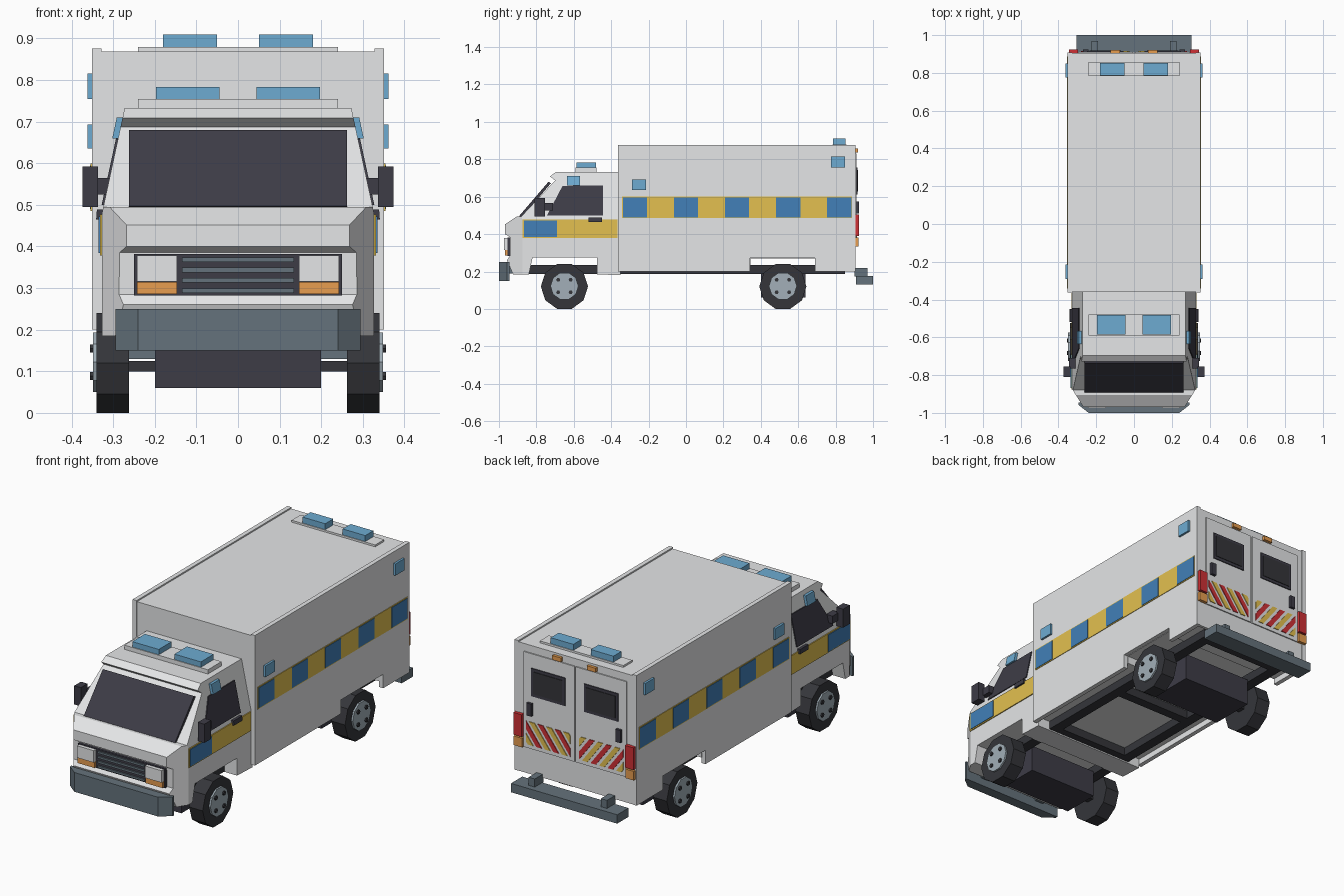
import bpy, bmesh, math
from mathutils import Vector

if "Cube" in bpy.data.objects:
    bpy.data.objects.remove(bpy.data.objects["Cube"])

def mat(name, *rgb):
    m = bpy.data.materials.new(name)
    m.diffuse_color = (*rgb, 1)
    m.use_nodes = True
    m.node_tree.nodes["Principled BSDF"].inputs["Base Color"].default_value = m.diffuse_color
    return m

WHITE = mat("white_paint", .79, .80, .81)
YELLOW = mat("yellow_panel", .77, .53, .08)
LIGHT_BLUE = mat("beacon_blue", .155, .41, .64)
BLUE = mat("panel_blue", .054, .215, .48)
RED = mat("red", .62, .03, .036)
ORANGE = mat("amber", .80, .34, .08)
GLASS = mat("dark_glass", .047, .045, .062)
BLACK = mat("black_rubber", .035, .036, .042)
SLATE = mat("slate_bumper", .13, .17, .20)
HUB = mat("hub_grey", .36, .43, .48)

def finish(bm, name, m):
    bmesh.ops.recalc_face_normals(bm, faces=bm.faces)
    me = bpy.data.meshes.new(name)
    bm.to_mesh(me)
    bm.free()
    me.materials.append(m)
    ob = bpy.data.objects.new(name, me)
    bpy.context.collection.objects.link(ob)
    return ob

def side(z):
    """Half width of the cab at height z."""
    return .327 - max(0, z - .48) * .2157

def prism(name, pts, axis, a, b, m, flip=1, lean=False, cuts=()):
    """Extrude a polygon along an axis; optionally lean it on the cab side and cut by planes."""
    place = {"x": lambda p, t: (t, p[0], p[1]),
             "y": lambda p, t: (p[0], t, p[1]),
             "z": lambda p, t: (p[0], p[1], t)}[axis]
    bm = bmesh.new()
    lo = [bm.verts.new(place(p, a)) for p in pts]
    hi = [bm.verts.new(place(p, b)) for p in pts]
    bm.faces.new(lo)
    bm.faces.new(hi)
    n = len(pts)
    for i in range(n):
        j = (i + 1) % n
        bm.faces.new((lo[i], lo[j], hi[j], hi[i]))
    bmesh.ops.recalc_face_normals(bm, faces=bm.faces)
    for co, no in cuts:
        r = bmesh.ops.bisect_plane(bm, geom=bm.verts[:] + bm.edges[:] + bm.faces[:], dist=1e-5,
                                   plane_co=co, plane_no=no, clear_outer=True)
        edges = [e for e in r["geom_cut"] if isinstance(e, bmesh.types.BMEdge)]
        if edges:
            bmesh.ops.edgeloop_fill(bm, edges=edges)
    for v in bm.verts:
        if lean:
            v.co.x += side(v.co.z)
        v.co.x *= flip
    return finish(bm, name, m)

def box(name, x, y, z, m, flip=1, lean=False):
    pts = [(y[0], z[0]), (y[1], z[0]), (y[1], z[1]), (y[0], z[1])]
    return prism(name, pts, "x", x[0], x[1], m, flip, lean)

def disc(name, y, z, r, n, x0, x1, m, flip, turn=0):
    pts = [(y + r * math.cos(turn + 2 * math.pi * i / n),
            z + r * math.sin(turn + 2 * math.pi * i / n)) for i in range(n)]
    return prism(name, pts, "x", x0, x1, m, flip)

# Cab shell: side profile with wheel arch, visor and bonnet; sides cut to taper
cab = [(-.35, .18), (-.475, .185), (-.475, .275), (-.82, .275), (-.84, .185), (-.925, .185),
       (-.957, .26), (-.94, .285), (-.942, .385), (-.968, .40), (-.968, .452), (-.904, .495),
       (-.88, .495), (-.70, .687), (-.727, .709), (-.695, .733), (-.35, .733)]
cuts = []
for s in (1, -1):
    cuts.append((Vector((s * .327, 0, .48)), Vector((s, 0, .2157))))
    cuts.append((Vector((s * .327, -.875, 0)), Vector((s * .095, -.06, 0))))
prism("cab_shell", cab, "x", -.327, .327, WHITE, cuts=cuts)
prism("windscreen", [(-.892, .497), (-.735, .68), (-.722, .672), (-.879, .489)], "x", -.262, .262, GLASS)

# Front grille with headlamps
box("grille_recess", (-.25, .25), (-.955, -.935), (.282, .382), GLASS)
for i in range(4):
    box("grille_bar", (-.135, .135), (-.962, -.95), (.288 + .025 * i, .299 + .025 * i), SLATE)

# Front bumper, undertray bracket
prism("front_bumper", [(-.24, -1), (.24, -1), (.295, -.957), (.295, -.945), (-.295, -.945), (-.295, -.957)],
      "z", .15, .25, SLATE)

# Rear body core with wheel arch
arch = [(-.36, .23), (.345, .23), (.345, .27), (.69, .27), (.69, .23), (.905, .23), (.905, .869), (-.36, .869)]
prism("rear_body", arch, "x", -.33, .33, WHITE)
box("rear_sill", (-.33, .33), (.89, .905), (.2, .23), WHITE)
panel = [(-.363, .2), (.342, .2), (.342, .272), (.69, .272), (.69, .2), (.907, .2), (.907, .876), (-.363, .876)]

# Roof beacons
for name, y, z, xs, top in (("cab", (-.59, -.478), (.73, .755), (.045, .197), .783),
                            ("rear", (.783, .857), (.865, .879), (.05, .18), .91)):
    box(name + "_beacon_base", (-.24, .24), y, z, WHITE)
    for s in (1, -1):
        box(name + "_beacon", xs, (y[0] + .004, y[1] - .004), (z[1], top), LIGHT_BLUE, s)

# Chassis cross members, axles and rear bumper
for y in (-.84, -.36, .12, .36, .80):
    box("cross_member", (-.2, .2), (y, y + .05), (.187, .232), BLACK)
for y, w in ((-.65, .10), (.52, .12)):
    box("axle_housing", (-.2, .2), (y - w, y + w), (.06, .2), GLASS)
    box("axle", (-.27, .27), (y - .02, y + .02), (.1, .125), BLACK)
box("rear_bumper", (-.305, .305), (.908, 1), (.13, .176), SLATE)

for s in (1, -1):
    # Headlamp cluster and bumper bracket
    box("headlamp", (.147, .243), (-.974, -.94), (.316, .378), WHITE, s)
    box("front_indicator", (.147, .243), (-.968, -.94), (.286, .315), ORANGE, s)
    box("front_bumper_bracket", (.15, .2), (-.95, -.9), (.19, .23), SLATE, s)

    # Cab side: window, stripe, handle, beacon, mirror
    prism("side_window", [(-.743, .50), (-.66, .658), (-.444, .66), (-.444, .50)],
          "x", -.01, .005, GLASS, s, True)
    box("cab_stripe", (.322, .332), (-.875, -.366), (.378, .477), YELLOW, s)
    box("cab_stripe_blue", (.328, .335), (-.867, -.69), (.384, .472), BLUE, s)
    box("door_handle", (-.005, .014), (-.52, -.45), (.465, .489), GLASS, s, True)
    box("cab_side_beacon", (-.005, .014), (-.635, -.567), (.66, .71), LIGHT_BLUE, s, True)
    box("mirror", (.336, .374), (-.81, -.755), (.495, .592), GLASS, s)
    box("mirror_arm", (.30, .345), (-.765, -.71), (.525, .565), GLASS, s)

    # Rear body side: outer panel, checker band, beacons
    prism("side_panel", panel, "x", .328, .351, WHITE, s)
    box("side_band", (.349, .354), (-.342, .887), (.485, .60), YELLOW, s)
    for i in range(5):
        y = -.337 + .273 * i
        box("band_check", (.352, .356), (y, y + .129), (.49, .595), BLUE, s)
    box("side_beacon_front", (.348, .362), (-.29, -.215), (.635, .693), LIGHT_BLUE, s)
    box("side_beacon_rear", (.348, .362), (.775, .85), (.755, .816), LIGHT_BLUE, s)

    # Rear door with window, handle, lamps
    box("rear_door", (.004, .295), (.90, .911), (.335, .83), WHITE, s)
    box("rear_window_frame", (.055, .25), (.91, .916), (.612, .757), GLASS, s)
    box("rear_window", (.07, .235), (.915, .919), (.627, .742), BLACK, s)
    box("rear_handle", (.242, .27), (.91, .925), (.51, .575), GLASS, s)
    box("tail_lamp", (.297, .345), (.905, .924), (.39, .505), RED, s)
    box("rear_indicator", (.297, .345), (.905, .922), (.335, .382), ORANGE, s)
    box("rear_marker", (.075, .125), (.904, .92), (.836, .858), ORANGE, s)

    # Slanted warning stripes clipped to the door
    clip = [(Vector((.025, 0, 0)), Vector((-1, 0, 0))), (Vector((.28, 0, 0)), Vector((1, 0, 0)))]
    for i in range(7):
        b = -.055 + .049 * i
        prism("warning_stripe", [(b, .355), (b + .03, .355), (b + .12, .475), (b + .09, .475)],
              "y", .909, .915, (YELLOW, RED)[i % 2], s, cuts=clip)

    # Chassis rail, bumper mount
    box("chassis_rail", (.2, .255), (-.85, .85), (.187, .234), BLACK, s)
    box("rear_bumper_mount", (.19, .225), (.90, .97), (.174, .218), SLATE, s)

    # Wheels: ten-sided tyre, hub and nuts
    for y in (-.65, .518):
        disc("tyre", y, .12, .126, 10, .262, .34, BLACK, s)
        disc("hub", y, .122, .075, 10, .335, .349, HUB, s)
        for k in range(4):
            a = math.pi / 4 + k * math.pi / 2
            disc("wheel_nut", y + .047 * math.cos(a), .122 + .047 * math.sin(a), .011, 6,
                 .345, .356, BLACK, s)
